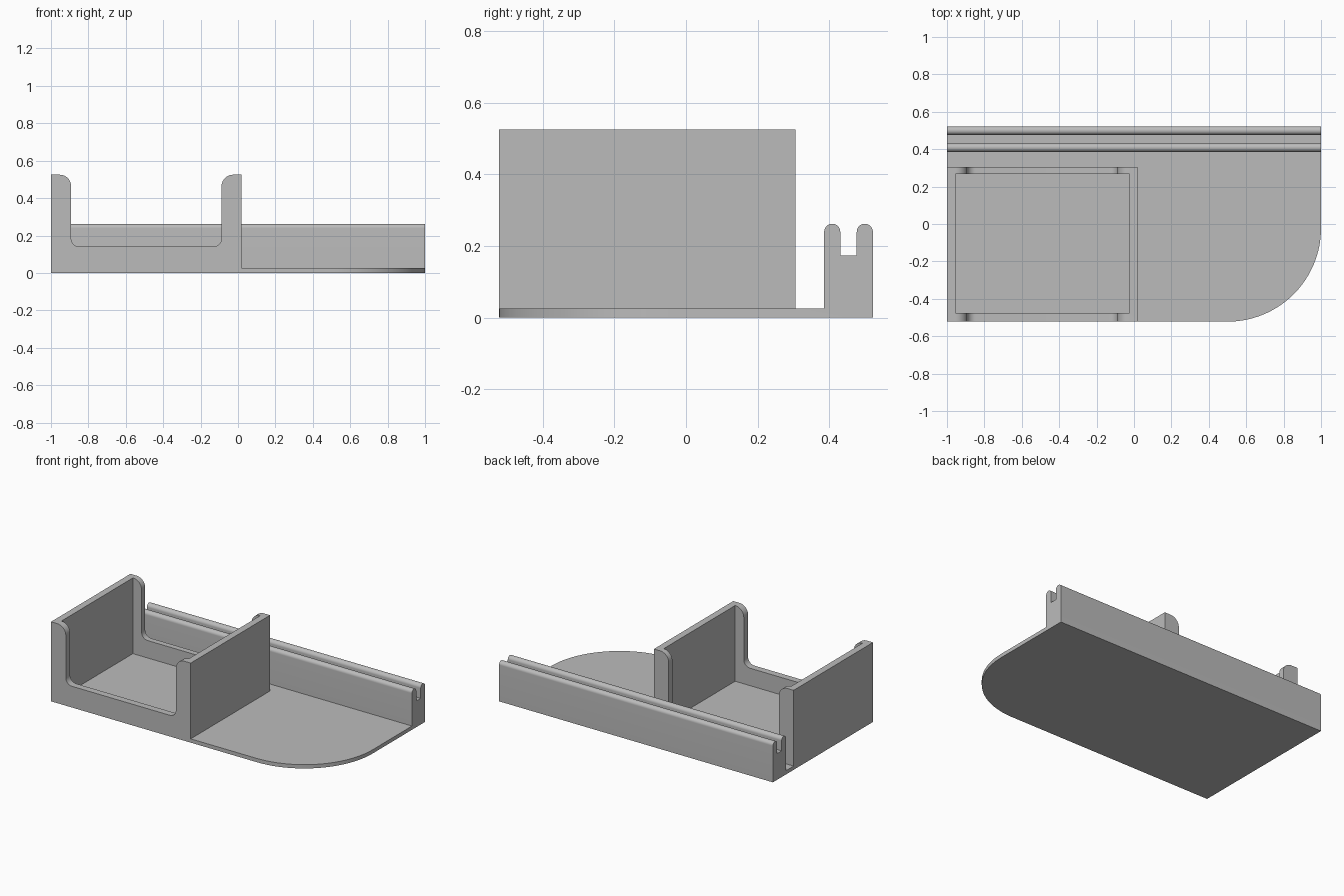
import bpy
import bmesh
from math import pi, cos, sin, radians
from mathutils import Vector

cube = bpy.data.objects.get("Cube")
if cube:
    bpy.data.objects.remove(cube, do_unlink=True)

grey = bpy.data.materials.new("plain grey")
grey.use_nodes = True
grey.diffuse_color = (0.5, 0.5, 0.5, 1)
grey.node_tree.nodes["Principled BSDF"].inputs["Base Color"].default_value = (0.5, 0.5, 0.5, 1)


def rounded(corners, steps=12):
    """Outline from (u, v, radius) corners, with each radius turned into an arc."""
    points = []
    for i, (u, v, r) in enumerate(corners):
        here = Vector((u, v))
        if not r:
            points.append(here)
            continue
        a = (Vector(corners[i - 1][:2]) - here).normalized()
        b = (Vector(corners[(i + 1) % len(corners)][:2]) - here).normalized()
        centre = here + (a + b) * r
        for k in range(steps + 1):
            t = k / steps * pi / 2
            points.append(centre - b * r * cos(t) - a * r * sin(t))
    return points


def prism(name, outline, start, end, place):
    """Extrude an outline; place(u, v, depth) sets its plane."""
    bm = bmesh.new()
    face = bm.faces.new([bm.verts.new(place(p[0], p[1], start)) for p in outline])
    moved = bmesh.ops.extrude_face_region(bm, geom=[face])["geom"]
    shift = Vector(place(0, 0, end)) - Vector(place(0, 0, start))
    bmesh.ops.translate(bm, vec=shift, verts=[g for g in moved if isinstance(g, bmesh.types.BMVert)])
    bmesh.ops.remove_doubles(bm, verts=bm.verts, dist=0.00001)
    bmesh.ops.recalc_face_normals(bm, faces=bm.faces)
    mesh = bpy.data.meshes.new(name)
    bm.to_mesh(mesh)
    bm.free()
    mesh.materials.append(grey)
    obj = bpy.data.objects.new(name, mesh)
    bpy.context.collection.objects.link(obj)
    return obj


def along_x(u, v, d): return (d, u, v)
def along_y(u, v, d): return (u, d, v)
def along_z(u, v, d): return (u, v, d)


HALF = 0.522                 # half depth of the base
FLOOR = 0.025                # base thickness
WALL = 0.045                 # tray wall thickness
LEFT, RIGHT = -1.0, 0.02     # tray sides
BACK = 0.306                 # tray back
TOP = 0.525                  # tray height
NOTCH, LIP = 0.108, 0.14     # notch inset from the sides, and its bottom

# Base plate with one large rounded corner
base = prism("base_with_tray_and_rail", rounded(
    [(LEFT, -HALF, 0), (1, -HALF, 0.5), (1, HALF, 0), (LEFT, HALF, 0)], 32),
    0, FLOOR, along_z)

# Tray: notched front and back panels, plain side walls
panel = rounded([
    (LEFT, 0, 0), (RIGHT, 0, 0), (RIGHT, TOP, 0),
    (RIGHT - NOTCH, TOP, 0.062), (RIGHT - NOTCH, LIP, 0.045),
    (LEFT + NOTCH, LIP, 0.045), (LEFT + NOTCH, TOP, 0.062), (LEFT, TOP, 0)])
parts = [prism("tray_front", panel, -HALF, WALL - HALF, along_y),
         prism("tray_back", panel, BACK - 0.038, BACK, along_y)]
side = [(-HALF, 0), (BACK, 0), (BACK, TOP), (-HALF, TOP)]
for name, x in (("tray_right_wall", LEFT), ("tray_left_wall", RIGHT - WALL)):
    parts.append(prism(name, side, x, x + WALL, along_x))

# Slotted back rail with rounded lips
rail_y, slot_a, slot_b = 0.386, 0.431, 0.477
rail_top, slot_z, lip = 0.262, 0.173, 0.0224
parts.append(prism("back_rail", rounded([
    (rail_y, 0, 0), (HALF, 0, 0), (HALF, rail_top, lip), (slot_b, rail_top, lip),
    (slot_b, slot_z, 0), (slot_a, slot_z, 0), (slot_a, rail_top, lip),
    (rail_y, rail_top, lip)]), -1, 1, along_x))

# Fuse everything into one clean solid
bpy.context.view_layer.objects.active = base
for part in parts:
    union = base.modifiers.new("fuse " + part.name, 'BOOLEAN')
    union.operation = 'UNION'
    union.solver = 'EXACT'
    union.object = part
    bpy.ops.object.modifier_apply(modifier=union.name)
    bpy.data.objects.remove(part, do_unlink=True)

bm = bmesh.new()
bm.from_mesh(base.data)
bmesh.ops.remove_doubles(bm, verts=bm.verts, dist=0.0001)
bmesh.ops.dissolve_limit(bm, angle_limit=radians(0.5), verts=bm.verts, edges=bm.edges)
bm.to_mesh(base.data)
bm.free()

bpy.ops.object.select_all(action='DESELECT')
base.select_set(True)
bpy.ops.object.shade_smooth_by_angle(angle=radians(30))
